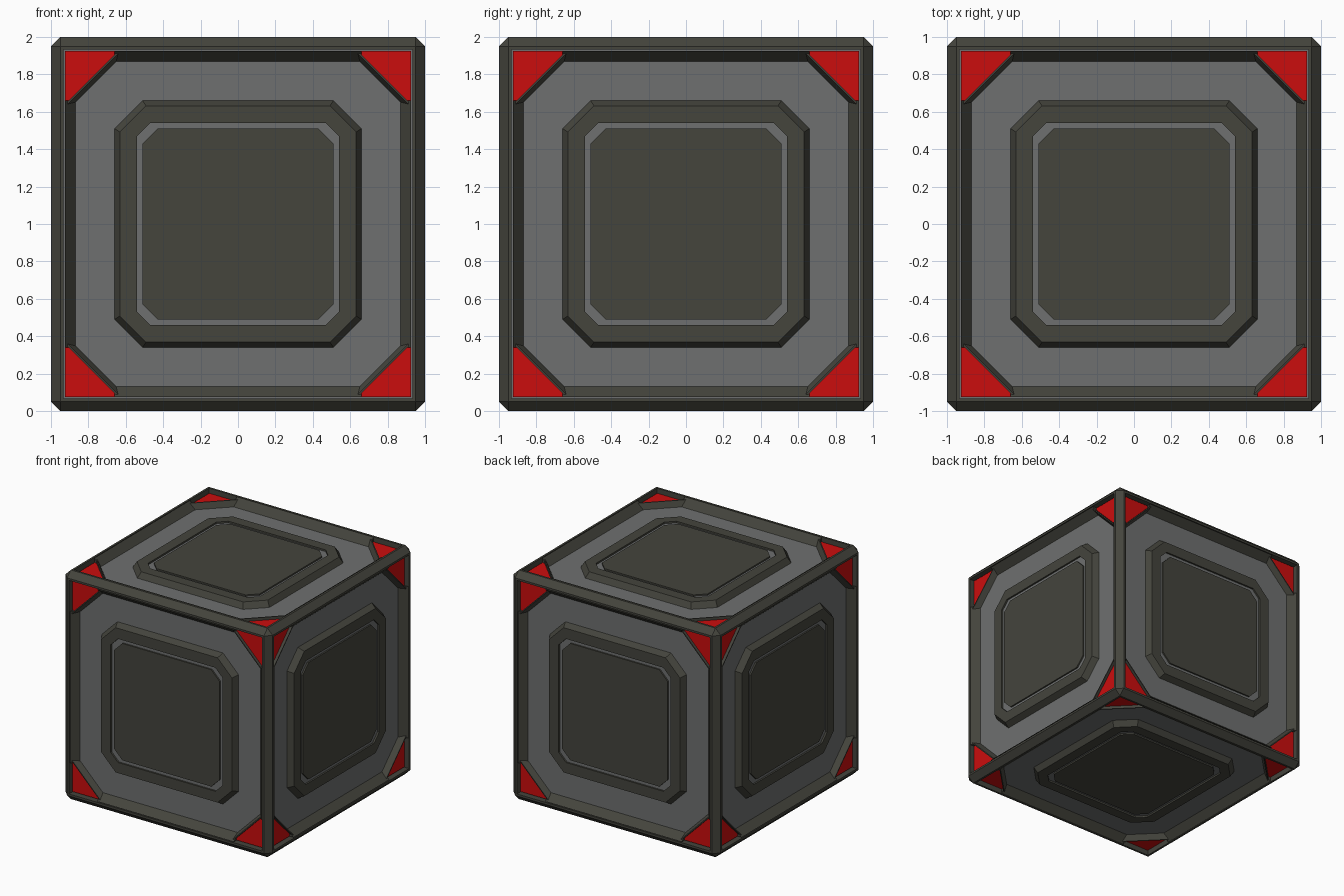
import bpy, bmesh, math
from mathutils import Matrix, Vector

if "Cube" in bpy.data.objects:
    bpy.data.objects.remove(bpy.data.objects["Cube"])


def material(name, rgb):
    m = bpy.data.materials.new(name)
    m.diffuse_color = (*rgb, 1)
    m.use_nodes = True
    m.node_tree.nodes["Principled BSDF"].inputs["Base Color"].default_value = m.diffuse_color
    return m


DARK = material("dark olive metal", (0.058, 0.058, 0.046))
GREY = material("mid grey panel", (0.156, 0.162, 0.160))
RED = material("red corner", (0.60, 0.004, 0.004))

PANEL, RED_D, BAR_D, TOP_D = 0.065, 0.04, 0.015, 0.015   # depths below the cube face
IN = 0.925                                               # inner edge of the rim
LEG = 0.64                                               # where the corner triangles start

# six cube sides: local +z becomes the outward normal, cube centre at z = 1
UP = Matrix.Translation((0, 0, 1))
SIDES = [UP @ Matrix.Rotation(math.pi / 2 * i, 4, 'Z') @ Matrix.Rotation(math.pi / 2, 4, 'X') for i in range(4)]
SIDES += [UP, UP @ Matrix.Rotation(math.pi, 4, 'X')]
QUARTERS = [Matrix.Rotation(math.pi / 2 * i, 4, 'Z') for i in range(4)]


def finish(name, bm, *mats):
    bmesh.ops.recalc_face_normals(bm, faces=bm.faces)
    me = bpy.data.meshes.new(name)
    bm.to_mesh(me)
    bm.free()
    for m in mats:
        me.materials.append(m)
    ob = bpy.data.objects.new(name, me)
    bpy.context.collection.objects.link(ob)
    return ob


def loft(bm, loops, mat, first_cap=True):
    """Join matching loops of points into a capped solid."""
    rings = [[bm.verts.new(mat @ Vector(p)) for p in lp] for lp in loops]
    n = len(rings[0])
    for a, b in zip(rings, rings[1:]):
        for i in range(n):
            bm.faces.new((a[i], a[(i + 1) % n], b[(i + 1) % n], b[i]))
    if first_cap:
        bm.faces.new(rings[0][::-1])
    return bm.faces.new(rings[-1])


def octagon(r, cut, depth):
    c, z = r - cut, 1 - depth
    return [(r, -c, z), (r, c, z), (c, r, z), (-c, r, z),
            (-r, c, z), (-r, -c, z), (-c, -r, z), (c, -r, z)]


# cube body: chamfered frame with six sunken grey panels
bm = bmesh.new()
bmesh.ops.create_cube(bm, size=2, matrix=UP)
bmesh.ops.bevel(bm, geom=bm.edges[:], offset=0.05, segments=1, affect='EDGES')
big = [f for f in bm.faces if f.calc_area() > 1]
bmesh.ops.inset_individual(bm, faces=big, thickness=0.025)
bmesh.ops.inset_individual(bm, faces=big, thickness=0.0002, depth=-PANEL)
for f in big:
    f.material_index = 1
finish("cube_frame", bm, DARK, GREY)

# sloped inner lips of the frame, between the corners
bm = bmesh.new()
for s in SIDES:
    for q in QUARTERS:
        loft(bm, [[(IN, y, 1), (0.87, y, 1 - PANEL), (IN, y, 1 - PANEL)] for y in (-LEG - 0.02, LEG + 0.02)], s @ q)
finish("frame_lips", bm, DARK)

# red corner plates
bm = bmesh.new()
for s in SIDES:
    for q in QUARTERS:
        loft(bm, [[(IN, IN, z), (LEG, IN, z), (IN, LEG, z)] for z in (1 - PANEL, 1 - RED_D)], s @ q)
finish("corner_plates", bm, RED)

# diagonal bars edging the red plates (bevelled towards the panel)
bm = bmesh.new()
for s in SIDES:
    for q in QUARTERS:
        ends = []
        for x, y in ((LEG, IN), (IN, LEG)):
            ends.append([(x - u, y - u, 1 - d) for u, d in
                         ((0, PANEL), (0, BAR_D), (0.006, BAR_D), (0.022, PANEL))])
        loft(bm, ends, s @ q)
finish("corner_bars", bm, DARK)

# raised eight-sided plate with a grey groove and an inner dark plate
bm = bmesh.new()
for s in SIDES:
    loft(bm, [octagon(0.66, 0.15, PANEL), octagon(0.632, 0.14, TOP_D), octagon(0.54, 0.07, TOP_D),
              octagon(0.54, 0.07, TOP_D + 0.015)], s, False).material_index = 1
    loft(bm, [octagon(0.51, 0.08, TOP_D + 0.016), octagon(0.51, 0.08, TOP_D + 0.002)], s, False)
finish("centre_plates", bm, DARK, GREY)
